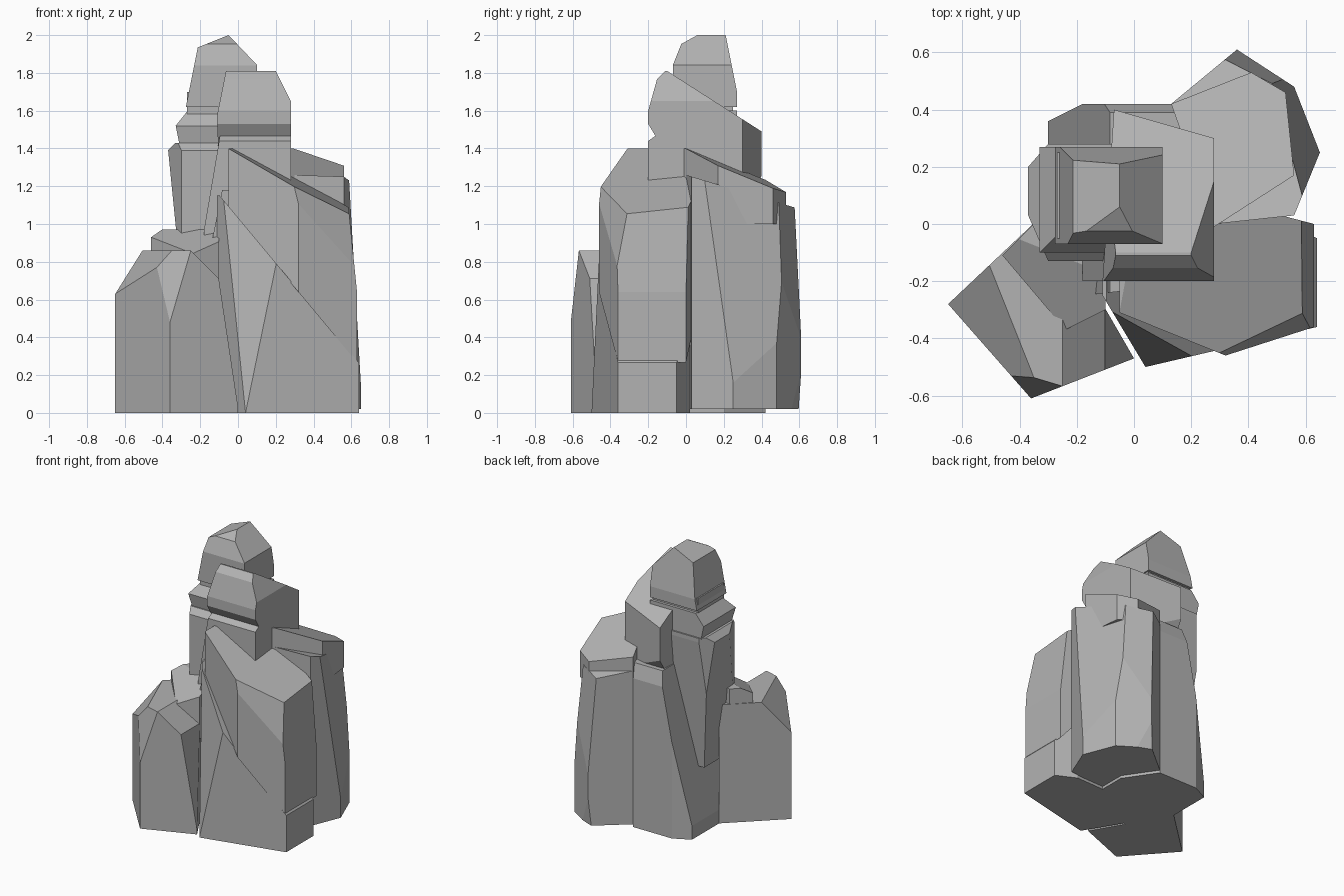
import bpy
import bmesh

cube = bpy.data.objects.get("Cube")
if cube:
    bpy.data.objects.remove(cube, do_unlink=True)

# One plain stone colour
stone = bpy.data.materials.new("grey_stone")
stone.use_nodes = True
stone_colour = (0.45, 0.45, 0.45, 1)
stone.diffuse_color = stone_colour
shader = stone.node_tree.nodes["Principled BSDF"]
shader.inputs["Base Color"].default_value = stone_colour


def pillar(name, outline, low, high):
    """Upright stone block standing on a flat outline."""
    bm = bmesh.new()
    base = bm.faces.new([bm.verts.new((x, y, low)) for x, y in outline])
    lifted = bmesh.ops.extrude_face_region(bm, geom=[base], use_keep_orig=True)
    for part in lifted["geom"]:
        if isinstance(part, bmesh.types.BMVert):
            part.co.z = high
    bmesh.ops.recalc_face_normals(bm, faces=bm.faces)
    mesh = bpy.data.meshes.new(name)
    bm.to_mesh(mesh)
    bm.free()
    mesh.materials.append(stone)
    rock = bpy.data.objects.new(name, mesh)
    bpy.context.collection.objects.link(rock)
    return rock


def chisel(rock, at, facing):
    """Strike off everything beyond a plane and close the flat facet."""
    bm = bmesh.new()
    bm.from_mesh(rock.data)
    bmesh.ops.bisect_plane(bm, geom=bm.verts[:] + bm.edges[:] + bm.faces[:],
                           plane_co=at, plane_no=facing, clear_outer=True)
    bmesh.ops.holes_fill(bm, edges=bm.edges, sides=0)
    bmesh.ops.recalc_face_normals(bm, faces=bm.faces)
    bm.to_mesh(rock.data)
    bm.free()


def rectangle(left, right, front, back):
    return [(left, front), (right, front), (right, back), (left, back)]


# Low rock at the front corner
low_rock = pillar("low_rock", low=0, high=.86,
                  outline=[(-.65, -.28), (-.36, -.61), (0, -.47), (-.3, .05)])
chisel(low_rock, at=(-.65, -.28, .63), facing=(-1.16, -.46, 1))
chisel(low_rock, at=(-.36, -.61, .48), facing=(-.3, -1, .2))
chisel(low_rock, at=(-.25, -.4, .86), facing=(1, 0, 1))
chisel(low_rock, at=(-.1, -.45, .7), facing=(1, 0, .15))

# Raised ledge behind the low rock
ledge = pillar("low_rock_ledge", low=.6, high=.97,
               outline=[(-.46, -.11), (-.24, -.37), (-.1, -.3), (-.1, -.05), (-.35, 0)])
chisel(ledge, at=(-.46, -.11, .93), facing=(-.2, -.5, 1))

# Large front rock, lower slab below the diagonal split
front_lower = pillar("front_rock_lower", low=0, high=1.15,
                     outline=[(-.11, -.25), (.04, -.5), (.64, -.36),
                              (.64, -.05), (.5, .02), (-.11, 0)])
chisel(front_lower, at=(-.08, -.3, 1.13), facing=(1.2, 0, 1))
chisel(front_lower, at=(.04, -.5, 0), facing=(-.4, -1, .13))

# Large front rock, peaked block above the split
front_upper = pillar("front_rock_upper", low=.2, high=1.4,
                     outline=[(-.05, -.31), (.32, -.46), (.63, -.36),
                              (.63, 0), (.4, .06), (-.05, -.15)])
chisel(front_upper, at=(-.08, -.3, 1.12), facing=(-1.2, 0, -1))
chisel(front_upper, at=(-.04, -.25, 1.4), facing=(.54, -.1, 1))
chisel(front_upper, at=(.59, -.2, 1.04), facing=(1, 0, .1))
chisel(front_upper, at=(.49, -.37, 1.06), facing=(.6, -1, .25))

# Tall rear rock, main shaft
rear_shaft = pillar("rear_rock", low=.02, high=1.26,
                    outline=[(.28, 0), (.56, .03), (.65, .25),
                             (.56, .48), (.36, .61), (.13, .42)])
chisel(rear_shaft, at=(.3, 0, 1.26), facing=(0, .3, 1))
chisel(rear_shaft, at=(.41, .53, 1.08), facing=(.5, 1, .08))
chisel(rear_shaft, at=(.18, .49, 1.1), facing=(-.6, 1, .1))
chisel(rear_shaft, at=(.57, .17, 1.2), facing=(1, .3, .1))
chisel(rear_shaft, at=(.36, .6, .12), facing=(.4, 1, -.1))

# Tall rear rock, sloping cap set back from the shaft edge
rear_cap = pillar("rear_rock_cap", low=1, high=1.4,
                  outline=[(.28, -.01), (.56, .17), (.53, .46), (.41, .53), (.13, .42)])
chisel(rear_cap, at=(.28, 0, 1.4), facing=(.07, .42, 1))
chisel(rear_cap, at=(.53, .46, 1.19), facing=(.5, 1, .8))

# Leaning buttress on the back, which also fills the middle of the base
buttress = pillar("back_buttress", low=0, high=1.18,
                  outline=[(-.3, .36), (-.18, .42), (.13, .42), (.28, .2),
                           (.28, -.2), (-.18, -.25), (-.3, 0)])
chisel(buttress, at=(-.3, .3, .1), facing=(-1, 0, .2))
chisel(buttress, at=(0, .42, 1.08), facing=(0, 1, .3))

# Back tower, tapering shaft
shaft = pillar("tower_shaft", low=.45, high=1.43,
               outline=[(-.37, .03), (-.3, -.13), (.1, -.13),
                        (.1, .28), (-.3, .28), (-.37, .2)])
chisel(shaft, at=(-.37, .1, 1.39), facing=(-1, 0, -.1))
chisel(shaft, at=(-.36, .1, 1.4), facing=(-1, 0, 1))
chisel(shaft, at=(0, -.13, 1.39), facing=(0, -1, 1))
chisel(shaft, at=(0, .28, 1.4), facing=(0, 1, -.1))

# Back tower, bulging neck
neck = pillar("tower_neck", low=1.38, high=1.6,
              outline=rectangle(-.33, .1, -.1, .27))
for facing in (-1, 0, .8), (0, -1, .8), (-1, 0, -.2), (0, -1, -.2):
    chisel(neck, at=(-.33, -.1, 1.52), facing=facing)

# Back tower, narrow collar
pillar("tower_collar", low=1.55, high=1.7,
       outline=rectangle(-.27, .09, -.05, .25))

# Back tower, pointed cap
cap = pillar("tower_cap", low=1.62, high=2,
             outline=rectangle(-.28, .1, -.07, .27))
chisel(cap, at=(-.28, 0, 1.6), facing=(-1, 0, .2))
chisel(cap, at=(-.05, .1, 2), facing=(-.4, 0, 1))
chisel(cap, at=(-.05, .1, 2), facing=(1.05, 0, 1))
chisel(cap, at=(0, -.07, 1.84), facing=(0, -1, .4))
chisel(cap, at=(-.05, .06, 2), facing=(0, -.55, 1))
chisel(cap, at=(0, .27, 1.7), facing=(0, 1, .2))

# Front summit block, sloping to the back and hanging down to a wedge
summit = pillar("summit_block", low=1.1, high=1.81,
                outline=[(-.11, -.2), (.28, -.2), (.28, .3), (-.07, .4)])
chisel(summit, at=(0, -.1, 1.81), facing=(0, .64, 1))
chisel(summit, at=(.2, -.1, 1.81), facing=(2, 0, 1))
chisel(summit, at=(0, -.2, 1.6), facing=(0, -1, .28))
chisel(summit, at=(0, -.14, 1.78), facing=(0, -1, 1))
chisel(summit, at=(-.11, 0, 1.58), facing=(-1, 0, .2))
chisel(summit, at=(0, -.2, 1.53), facing=(0, -1, -.6))
chisel(summit, at=(0, .38, 1.22), facing=(0, 1, -.6))

# Plinth under the summit block
plinth = pillar("summit_plinth", low=.9, high=1.47,
                outline=rectangle(-.18, .28, -.2, .1))
chisel(plinth, at=(-.1, 0, 1.44), facing=(-1, 0, .17))
chisel(plinth, at=(0, -.2, 1.44), facing=(0, -.7, 1))
